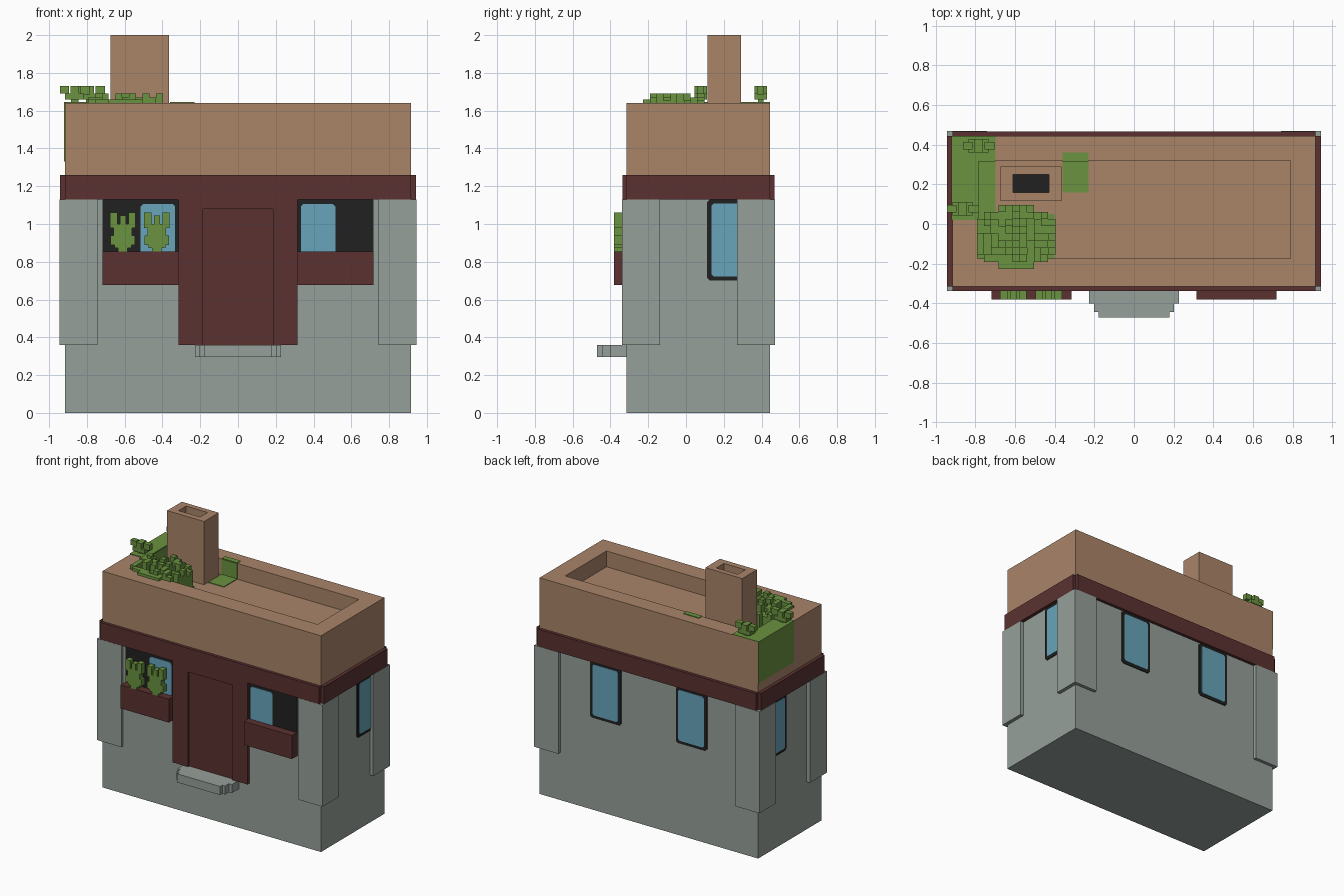
import bpy, bmesh, math, random

cube = bpy.data.objects.get("Cube")
if cube:
    bpy.data.objects.remove(cube, do_unlink=True)
random.seed(4)


def material(name, rgb):
    lin = [((c / 255 + 0.055) / 1.055) ** 2.4 for c in rgb] + [1.0]
    m = bpy.data.materials.new(name)
    m.use_nodes = True
    m.diffuse_color = lin
    m.node_tree.nodes["Principled BSDF"].inputs["Base Color"].default_value = lin
    return m


TAN = material("tan plaster", (170, 133, 105))
GREY = material("grey stone", (150, 160, 155))
MAROON = material("maroon wood", (91, 49, 49))
GREEN = material("leaf green", (106, 147, 64))
BLUE = material("blue glass", (104, 165, 187))
BLACK = material("black", (33, 33, 33))


def finish(bm, name, *mats):
    bmesh.ops.recalc_face_normals(bm, faces=bm.faces)
    me = bpy.data.meshes.new(name)
    bm.to_mesh(me)
    bm.free()
    for m in mats:
        me.materials.append(m)
    ob = bpy.data.objects.new(name, me)
    bpy.context.collection.objects.link(ob)
    return ob


def add_box(bm, x0, x1, y0, y1, z0, z1):
    vs = bmesh.ops.create_cube(bm, size=1)["verts"]
    for v in vs:
        v.co = ((x0 + x1) / 2 + v.co.x * (x1 - x0), (y0 + y1) / 2 + v.co.y * (y1 - y0),
                (z0 + z1) / 2 + v.co.z * (z1 - z0))


def boxes(name, mat, *bounds):
    bm = bmesh.new()
    for b in bounds:
        add_box(bm, *b)
    return finish(bm, name, mat)


def sunk_box(name, outer, inner, z0, z1, floor, *mats):
    """Block with a rectangular well in its top; last material goes on the well floor."""
    bm = bmesh.new()

    def ring(b, z):
        x0, x1, y0, y1 = b
        return [bm.verts.new(p) for p in ((x0, y0, z), (x1, y0, z), (x1, y1, z), (x0, y1, z))]
    rings = [ring(outer, z0), ring(outer, z1), ring(inner, z1), ring(inner, floor)]
    bm.faces.new(rings[0])
    for a, b in zip(rings, rings[1:]):
        for i in range(4):
            j = (i + 1) % 4
            bm.faces.new((a[i], a[j], b[j], b[i]))
    bm.faces.new(rings[3]).material_index = len(mats) - 1
    return finish(bm, name, *mats)


def prism(name, mat, pts, depth, place):
    """Extrude a 2D outline; place(u, v, d) maps it into the scene."""
    bm = bmesh.new()
    lo = [bm.verts.new(place(u, v, 0)) for u, v in pts]
    hi = [bm.verts.new(place(u, v, depth)) for u, v in pts]
    bm.faces.new(lo)
    bm.faces.new(hi)
    n = len(pts)
    for i in range(n):
        j = (i + 1) % n
        bm.faces.new((lo[i], lo[j], hi[j], hi[i]))
    return finish(bm, name, mat)


def clipped(u0, u1, v0, v1, c):
    return [(u0 + c, v0), (u1 - c, v0), (u1, v0 + c), (u1, v1 - c),
            (u1 - c, v1), (u0 + c, v1), (u0, v1 - c), (u0, v0 + c)]


def window(name, u0, u1, place):
    prism(name + "_frame", BLACK, clipped(u0, u1, 0.70, 1.13, 0.015), 0.006, place)
    prism(name + "_glass", BLUE, clipped(u0 + 0.022, u1 - 0.022, 0.722, 1.108, 0.012), 0.009, place)


# Main walls, parapet and sunken roof
X, Y0, Y1 = 0.917, -0.315, 0.445
boxes("walls", GREY, (-X, X, Y0, Y1, 0, 1.2))
sunk_box("parapet_roof", (-X, X, Y0, Y1), (-0.79, 0.79, -0.175, 0.32), 1.2, 1.64, 1.52, TAN)
boxes("trim_band", MAROON, (-0.943, 0.943, Y0, Y1, 1.13, 1.26),
      (-X, X, -0.337, 0.468, 1.13, 1.26))

# Chimney with dark flue
sunk_box("chimney", (-0.675, -0.365, 0.115, 0.29), (-0.61, -0.43, 0.16, 0.25),
         1.52, 2.0, 1.75, TAN, BLACK)

# Corner pillars
for sx, side in ((-1, "right"), (1, "left")):
    xa, xb = sorted((sx * 0.945, sx * 0.743))
    boxes("front_pillar_" + side, GREY, (xa, xb, -0.338, -0.137, 0.36, 1.13))
    boxes("back_pillar_" + side, GREY, (xa, xb, 0.27, 0.47, 0.36, 1.13))

    # Side and back windows
    window("side_window_" + side, 0.112, 0.37, lambda u, v, d: (sx * (X + d), u, v))
    window("back_window_" + side, sx * 0.36 - 0.13, sx * 0.36 + 0.13,
           lambda u, v, d: (u, Y1 + d, v))

    # Front window: dark opening, one glass pane, planter box below
    place = lambda u, v, d: (sx * u, Y0 - d, v)
    prism("front_opening_" + side, BLACK, clipped(0.315, 0.718, 0.80, 1.13, 0.005), 0.005, place)
    prism("front_glass_" + side, BLUE, clipped(0.333, 0.515, 0.83, 1.105, 0.012), 0.009, place)
    xa, xb = sorted((sx * 0.315, sx * 0.718))
    boxes("planter_" + side, MAROON, (xa, xb, -0.38, Y0, 0.677, 0.855))

# Door surround and recessed door
boxes("door_frame", MAROON, (-0.315, -0.185, -0.337, Y0, 0.36, 1.13),
      (0.185, 0.315, -0.337, Y0, 0.36, 1.13), (-0.185, 0.185, -0.337, Y0, 1.08, 1.13))
boxes("door", MAROON, (-0.185, 0.185, -0.322, Y0, 0.36, 1.08))

# Stepped doorstep
half = [(0.228, Y0), (0.228, -0.40), (0.203, -0.40), (0.203, -0.445), (0.18, -0.445), (0.18, -0.472)]
prism("doorstep", GREY, half + [(-x, y) for x, y in reversed(half)], 0.065,
      lambda u, v, d: (u, v, 0.295 + d))

# Potted plants: rows of (half width, bottom, top), then prongs
for i, cx in enumerate((-0.61, -0.43)):
    rows = [(0.025, 0.85, 0.872), (0.045, 0.872, 0.89), (0.066, 0.89, 0.94), (0.05, 0.94, 1.0)]
    parts = [(cx - w, cx + w, -0.38, -0.337, a, b) for w, a, b in rows]
    for dx, w, top in ((-0.048, 0.019, 1.06), (0, 0.016, 1.045), (0.048, 0.019, 1.06)):
        parts.append((cx + dx - w, cx + dx + w, -0.38, -0.337, 0.98, top))
    boxes("potted_plant_%d" % (i + 1), GREEN, *parts)

# Moss patches on rim, roof floor and outer wall
T = 0.005
boxes("moss_rim", GREEN, (-X, -0.79, 0.02, Y1, 1.64, 1.64 + T), (-0.79, -0.70, 0.32, Y1, 1.64, 1.64 + T),
      (-0.36, -0.23, 0.32, 0.36, 1.64, 1.64 + T))
boxes("moss_wall", GREEN, (-X - T, -X, 0.02, Y1, 1.33, 1.64 + T),
      (-0.79, -0.79 + T, 0.03, 0.32, 1.52, 1.64), (-0.79, -0.70, 0.32 - T, 0.32, 1.52, 1.64),
      (-0.36, -0.23, 0.32 - T, 0.32, 1.52, 1.64))
boxes("moss_floor", GREEN, (-0.79, -0.70, 0.03, 0.32, 1.52, 1.52 + T),
      (-0.36, -0.23, 0.16, 0.32, 1.52, 1.52 + T), (-0.79, -0.40, -0.175, 0.05, 1.52, 1.52 + T))

# Blocky roof shrub: small columns filling an ellipse
S = 0.036
bm = bmesh.new()
for i in range(-6, 7):
    for j in range(-5, 6):
        x, y = -0.595 + i * S, -0.065 + j * S
        if (i * S / 0.215) ** 2 + (j * S / 0.16) ** 2 < 1:
            top = random.choice((1.60, 1.63, 1.655, 1.67, 1.69))
            on_rim = x < -0.77 or y < -0.157
            add_box(bm, x - S / 2, x + S / 2, y - S / 2, y + S / 2,
                    1.62 if on_rim else 1.52, max(top, 1.66) if on_rim else top)
finish(bm, "roof_shrub", GREEN)

# Two little flowering tufts on the rim
for i, (x, y) in enumerate(((-0.865, 0.077), (-0.785, 0.395))):
    boxes("rim_tuft_%d" % (i + 1), GREEN,
          (x - 0.02, x + 0.02, y - 0.015, y + 0.015, 1.64, 1.665),
          (x - 0.05, x + 0.05, y - 0.033, y + 0.033, 1.66, 1.69),
          (x - 0.078, x - 0.03, y - 0.018, y + 0.018, 1.69, 1.73),
          (x + 0.03, x + 0.082, y - 0.018, y + 0.018, 1.685, 1.73),
          (x - 0.022, x + 0.022, y - 0.033, y + 0.033, 1.69, 1.73))
